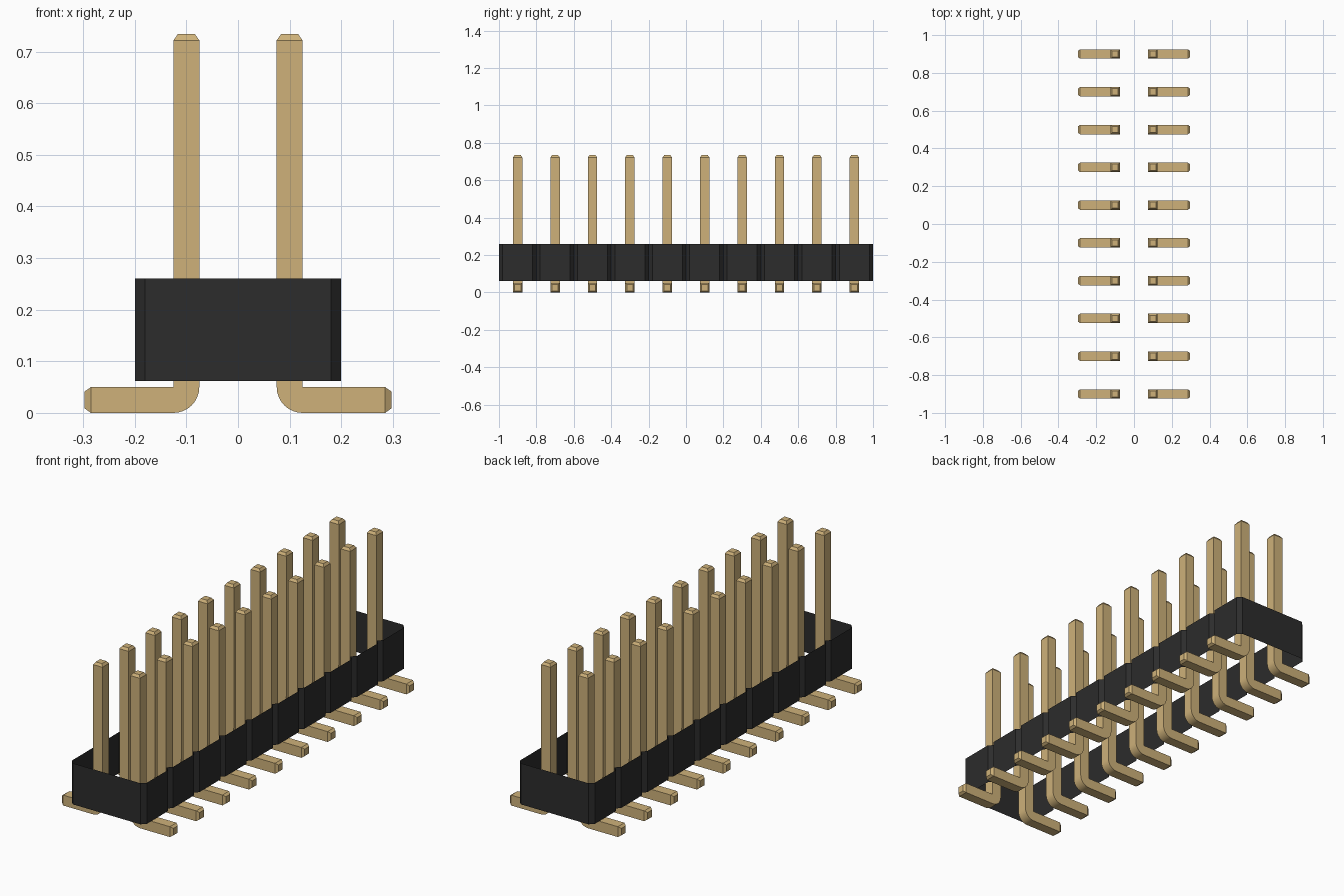
import bpy, bmesh
from math import pi, sin, cos, radians

if "Cube" in bpy.data.objects:
    bpy.data.objects.remove(bpy.data.objects["Cube"])

ROWS, PITCH = 10, 0.2
HALF = 0.025          # half width of a pin
TIP = 0.012           # bevel at the pin ends


def material(name, rgb, roughness):
    mat = bpy.data.materials.new(name)
    mat.use_nodes = True
    mat.diffuse_color = (*rgb, 1)
    bsdf = mat.node_tree.nodes["Principled BSDF"]
    bsdf.inputs["Base Color"].default_value = (*rgb, 1)
    bsdf.inputs["Roughness"].default_value = roughness
    return mat


def to_mesh(bm, name, mat):
    mesh = bpy.data.meshes.new(name)
    bm.to_mesh(mesh)
    bm.free()
    mesh.materials.append(mat)
    return mesh


def add_object(name, mesh):
    obj = bpy.data.objects.new(name, mesh)
    bpy.context.collection.objects.link(obj)
    return obj


gold = material("pale gold", (0.62, 0.443, 0.195), 0.5)
black = material("black plastic", (0.025, 0.025, 0.025), 0.6)

# Housing: an open sleeve with a bevelled notch between each pair of pins
side = []
for i in range(ROWS):
    y0 = -1 + i * PITCH
    side += [(0.18, y0), (0.2, y0 + 0.02), (0.2, y0 + PITCH - 0.02)]
side.append((0.18, 1))
outline = side + [(-x, -y) for x, y in side]

bm = bmesh.new()
low = [bm.verts.new((x, y, 0.062)) for x, y in outline]
high = [bm.verts.new((x, y, 0.26)) for x, y in outline]
for i in range(len(outline)):
    j = (i + 1) % len(outline)
    bm.faces.new((low[i], low[j], high[j], high[i]))
add_object("housing", to_mesh(bm, "housing", black))

# Pin: bent square bar, extruded from its side profile
bend = [(0.125 - 0.05 * cos(a), 0.05 - 0.05 * sin(a))
        for a in (k * pi / 16 for k in range(9))]
profile = [(0.075, 0.722)] + bend + [
    (0.285, 0), (0.285, 0.05), (0.125, 0.05), (0.125, 0.722)]

bm = bmesh.new()
face = bm.faces.new([bm.verts.new((x, -HALF, z)) for x, z in profile])
extruded = bmesh.ops.extrude_face_region(bm, geom=[face])
bmesh.ops.translate(bm, vec=(0, 2 * HALF, 0), verts=[
    v for v in extruded["geom"] if isinstance(v, bmesh.types.BMVert)])
bmesh.ops.recalc_face_normals(bm, faces=bm.faces)

# Bevelled tips on the upright end and on the foot
bm.normal_update()
ends = [f for f in bm.faces
        if f.calc_center_median().z > 0.7 or f.calc_center_median().x > 0.28]
for end in ends:
    bmesh.ops.inset_region(bm, faces=[end], thickness=TIP, depth=TIP)
for f in bm.faces:
    f.smooth = True
pin_mesh = to_mesh(bm, "pin", gold)
pin_mesh.set_sharp_from_angle(angle=radians(30))

# Two mirrored rows of pins
for row in range(ROWS):
    for name, turn in (("left", 0), ("right", pi)):
        pin = add_object(f"pin_{name}_{row + 1}", pin_mesh)
        pin.location.y = -0.9 + row * PITCH
        pin.rotation_euler.z = turn
